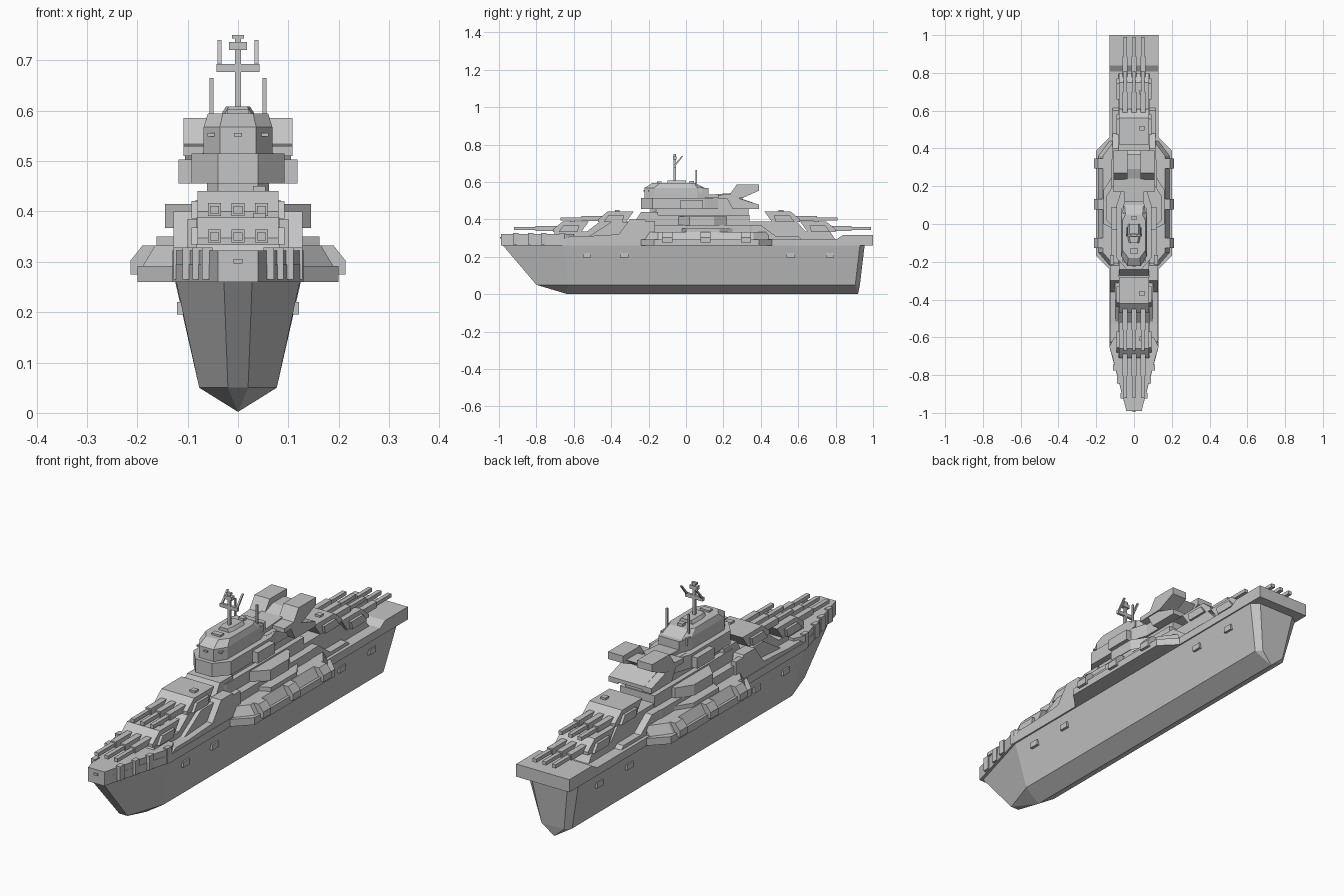
import bpy, bmesh
from mathutils import Vector

grey = bpy.data.materials.new("warship_grey")
grey.diffuse_color = (0.56, 0.56, 0.56, 1)


def finish(name, bm):
    bmesh.ops.remove_doubles(bm, verts=bm.verts, dist=1e-5)
    bmesh.ops.recalc_face_normals(bm, faces=bm.faces)
    me = bpy.data.meshes.new(name)
    bm.to_mesh(me)
    bm.free()
    me.materials.append(grey)
    ob = bpy.data.objects.new(name, me)
    bpy.context.collection.objects.link(ob)
    return ob


def loft(name, a, b):
    """Solid between two matching rings of points."""
    bm = bmesh.new()
    va = [bm.verts.new(p) for p in a]
    vb = [bm.verts.new(p) for p in b]
    n = len(a)
    bm.faces.new(va[::-1])
    bm.faces.new(vb)
    for i in range(n):
        j = (i + 1) % n
        bm.faces.new((va[i], va[j], vb[j], vb[i]))
    return finish(name, bm)


def side(name, profile, x0, x1):
    """Side (y, z) profile extruded from x0 to x1."""
    return loft(name, [(x0, y, z) for y, z in profile], [(x1, y, z) for y, z in profile])


def plan(name, half, z0, z1, inset=0.0):
    """Symmetric deck outline given as its right half, extruded upwards."""
    def ring(z, k):
        h = [(max(x - k, 0.004), y) for x, y in half]
        return [(x, y, z) for x, y in h] + [(-x, y, z) for x, y in reversed(h)]
    return loft(name, ring(z0, 0), ring(z1, inset))


def box(name, x0, x1, y0, y1, z0, z1):
    return side(name, [(y0, z0), (y1, z0), (y1, z1), (y0, z1)], x0, x1)


def pair(fn, name, *args):
    """Build an x range part on both sides."""
    *rest, = args
    if fn is box:
        x0, x1, *r = rest
        box("right_" + name, x0, x1, *r)
        box("left_" + name, -x1, -x0, *r)
    else:
        prof, x0, x1 = rest
        side("right_" + name, prof, x0, x1)
        side("left_" + name, prof, -x1, -x0)


# Hull: top edge, chine and keel
bm = bmesh.new()
top = [(0.028, -0.98), (0.123, -0.65), (0.125, 0.93), (0.09, 0.955)]
low = [(0.02, -0.80), (0.077, -0.63), (0.077, 0.905), (0.055, 0.93)]
rows = {}
for s in (1, -1):
    rows[s] = ([bm.verts.new((s * x, y, 0.262)) for x, y in top],
               [bm.verts.new((s * x, y, 0.05)) for x, y in low])
kf, kb = bm.verts.new((0, -0.64, 0.002)), bm.verts.new((0, 0.92, 0.002))
for s in (1, -1):
    t, l = rows[s]
    for i in range(3):
        bm.faces.new((t[i], t[i + 1], l[i + 1], l[i]))
    bm.faces.new((l[0], l[1], kf))
    bm.faces.new((l[1], l[2], kb, kf))
    bm.faces.new((l[2], l[3], kb))
for i, k in ((0, kf), (3, kb)):
    bm.faces.new((rows[1][0][i], rows[-1][0][i], rows[-1][1][i], rows[1][1][i]))
    bm.faces.new((rows[1][1][i], rows[-1][1][i], k))
bm.faces.new(rows[1][0] + rows[-1][0][::-1])
finish("hull", bm)

# Hull scuttles
for y in (-0.53, -0.33, 0.56, 0.77):
    pair(box, "hull_scuttle", 0.105, 0.121, y - 0.022, y + 0.022, 0.195, 0.22)

# Main deck, raised bow and stern, wide midship sponson
plan("main_deck", [(0.04, -0.99), (0.13, -0.65), (0.13, 0.995)], 0.26, 0.295)
plan("bow_deck", [(0.04, -0.99), (0.115, -0.70), (0.13, -0.65), (0.105, -0.60)], 0.29, 0.322)
box("bow_plate", -0.009, 0.009, -0.995, -0.98, 0.297, 0.306)
side("stern_deck", [(0.80, 0.29), (0.84, 0.316), (1.0, 0.316), (1.0, 0.26), (0.80, 0.26)], -0.13, 0.13)
plan("midship_sponson", [(0.13, -0.24), (0.20, -0.17), (0.20, 0.39), (0.13, 0.46)], 0.26, 0.292)
plan("midship_deckhouse", [(0.13, -0.22), (0.19, -0.15), (0.19, 0.36), (0.13, 0.44)], 0.29, 0.332, 0.025)

# Bow bulwark posts
for y, x in ((-0.91, 0.065), (-0.83, 0.084), (-0.76, 0.104), (-0.66, 0.122)):
    pair(box, "bulwark_post", x - 0.014, x + 0.006, y - 0.015, y + 0.015, 0.265, 0.328)

# Stepped turret decks, forward and aft
side("forward_turret_deck", [(-0.72, 0.29), (-0.70, 0.335), (-0.53, 0.335), (-0.46, 0.388),
                             (-0.2, 0.388), (-0.2, 0.29)], -0.082, 0.082)
side("aft_turret_deck", [(0.80, 0.29), (0.77, 0.335), (0.64, 0.335), (0.59, 0.388),
                         (0.3, 0.388), (0.3, 0.29)], -0.082, 0.082)
pair(side, "forward_ramp", [(-0.65, 0.29), (-0.62, 0.31), (-0.53, 0.31), (-0.36, 0.32), (-0.30, 0.40),
                            (-0.22, 0.40), (-0.17, 0.29)], 0.08, 0.128)
pair(side, "forward_ramp_shoulder", [(-0.55, 0.29), (-0.40, 0.385), (-0.25, 0.385), (-0.25, 0.29)], 0.07, 0.10)
pair(side, "aft_ramp", [(0.62, 0.29), (0.60, 0.31), (0.48, 0.31), (0.40, 0.37), (0.30, 0.37), (0.30, 0.29)], 0.07, 0.115)


# Triple gun turrets
def turret(name, y, z, d, reach):
    """d = -1 fires forward, 1 fires aft; y is the foot of the sloped face."""
    def ring(x, k):
        return [(x, y + d * a, z + b) for a, b in
                ((0, 0), (0, 0.014), (-0.05, 0.055), (-0.19, 0.055), (-0.15, 0))]
    loft(name + "_turret", ring(-0.08, 0), ring(0.08, 0))
    pair(side, name + "_turret_cheek", [(y - d * 0.03, z), (y - d * 0.055, z + 0.035),
                                        (y - d * 0.14, z + 0.035), (y - d * 0.13, z)], 0.07, 0.092)
    box(name + "_rangefinder", 0.03, 0.055, *sorted((y - d * 0.09, y - d * 0.115)), z + 0.05, z + 0.064)
    for x in (-0.047, 0, 0.047):
        tip = y + d * reach
        mid = y + d * reach * 0.45
        box(name + "_barrel", x - 0.009, x + 0.009, *sorted((y - d * 0.04, tip)), z + 0.009, z + 0.025)
        box(name + "_barrel_sleeve", x - 0.013, x + 0.013, *sorted((y - d * 0.05, mid)), z + 0.005, z + 0.031)


turret("lower_forward", -0.71, 0.333, -1, 0.21)
turret("upper_forward", -0.47, 0.386, -1, 0.20)
turret("lower_aft", 0.80, 0.333, 1, 0.19)
turret("upper_aft", 0.61, 0.386, 1, 0.20)

# Side gun mounts
for y in (-0.10, 0.105, 0.32):
    m = [(0.165, 0.275), (0.213, 0.275), (0.213, 0.303), (0.19, 0.332), (0.165, 0.332)]
    for s in (1, -1):
        loft("side_gun_mount", [(s * x, y - 0.027, z) for x, z in m], [(s * x, y + 0.027, z) for x, z in m])

# Superstructure tiers
plan("lower_superstructure", [(0.085, -0.25), (0.118, -0.18), (0.118, 0.34), (0.10, 0.40)], 0.33, 0.37)
plan("middle_superstructure", [(0.06, -0.25), (0.085, -0.20), (0.085, 0.34)], 0.365, 0.422)
plan("side_gallery", [(0.085, -0.04), (0.145, 0.02), (0.145, 0.15), (0.10, 0.22)], 0.367, 0.415)
plan("lower_gallery", [(0.10, -0.03), (0.162, 0.0), (0.162, 0.18), (0.11, 0.26)], 0.33, 0.35)
side("front_bridge_slope", [(-0.275, 0.385), (-0.24, 0.44), (-0.15, 0.44), (-0.15, 0.385)], -0.08, 0.08)
plan("tower_neck", [(0.04, -0.19), (0.062, -0.16), (0.062, 0.335)], 0.42, 0.458)
pair(box, "doorway_post", 0.105, 0.128, -0.215, -0.165, 0.29, 0.39)

# Conning tower
plan("bridge_gallery", [(0.04, -0.24), (0.092, -0.18), (0.092, 0.10), (0.07, 0.17)], 0.455, 0.515)
pair(box, "gallery_wing", 0.085, 0.118, -0.03, 0.09, 0.455, 0.503)
plan("bridge_tower", [(0.036, -0.222), (0.068, -0.17), (0.068, 0.06), (0.05, 0.12)], 0.51, 0.568)
loft("bridge_roof",
     [(0.036, -0.222, 0.568), (0.068, -0.17, 0.568), (0.068, 0.06, 0.568), (0.05, 0.10, 0.568),
      (-0.05, 0.10, 0.568), (-0.068, 0.06, 0.568), (-0.068, -0.17, 0.568), (-0.036, -0.222, 0.568)],
     [(0.03, -0.18, 0.594), (0.06, -0.14, 0.594), (0.06, 0.02, 0.594), (0.045, 0.05, 0.594),
      (-0.045, 0.05, 0.594), (-0.06, 0.02, 0.594), (-0.06, -0.14, 0.594), (-0.03, -0.18, 0.594)])
plan("roof_cap", [(0.028, -0.10), (0.034, -0.07), (0.034, 0.0)], 0.592, 0.608, 0.01)
box("roof_hatch", -0.022, 0.022, -0.155, -0.13, 0.592, 0.602)
for x in (-0.053, 0, 0.053):
    y = -0.224 if x == 0 else -0.2
    box("bridge_window", x - 0.008, x + 0.008, y - 0.004, y + 0.02, 0.549, 0.556)

# Mast and antennas
box("mast", -0.006, 0.006, -0.066, -0.054, 0.60, 0.748)
box("mast_crossbar", -0.043, 0.043, -0.066, -0.054, 0.677, 0.693)
pair(side, "crossbar_antenna", [(-0.064, 0.69), (-0.022, 0.74), (-0.016, 0.737), (-0.055, 0.688)], 0.033, 0.041)
box("mast_sensor", -0.018, 0.018, -0.07, -0.05, 0.72, 0.736)
box("mast_top", -0.012, 0.012, -0.066, -0.054, 0.743, 0.75)
pair(box, "whip_antenna", 0.049, 0.057, 0.052, 0.060, 0.55, 0.665)
pair(box, "antenna_base", 0.044, 0.066, 0.045, 0.085, 0.54, 0.572)
box("roof_radar", -0.012, 0.012, 0.02, 0.042, 0.58, 0.606)

# Flared rear exhaust housing
side("exhaust_base", [(0.10, 0.455), (0.32, 0.455), (0.39, 0.462), (0.39, 0.478), (0.28, 0.516), (0.10, 0.516)], -0.07, 0.07)
pair(side, "exhaust_lower_lip", [(0.25, 0.455), (0.39, 0.455), (0.39, 0.478), (0.29, 0.51), (0.22, 0.51)], 0.06, 0.105)
side("exhaust_bridge", [(0.10, 0.51), (0.10, 0.53), (0.24, 0.54), (0.29, 0.56), (0.37, 0.56), (0.30, 0.51)], -0.05, 0.05)
pair(side, "exhaust_pod", [(0.17, 0.51), (0.17, 0.53), (0.235, 0.534), (0.27, 0.585), (0.39, 0.585),
                           (0.39, 0.553), (0.30, 0.513)], 0.034, 0.108)
